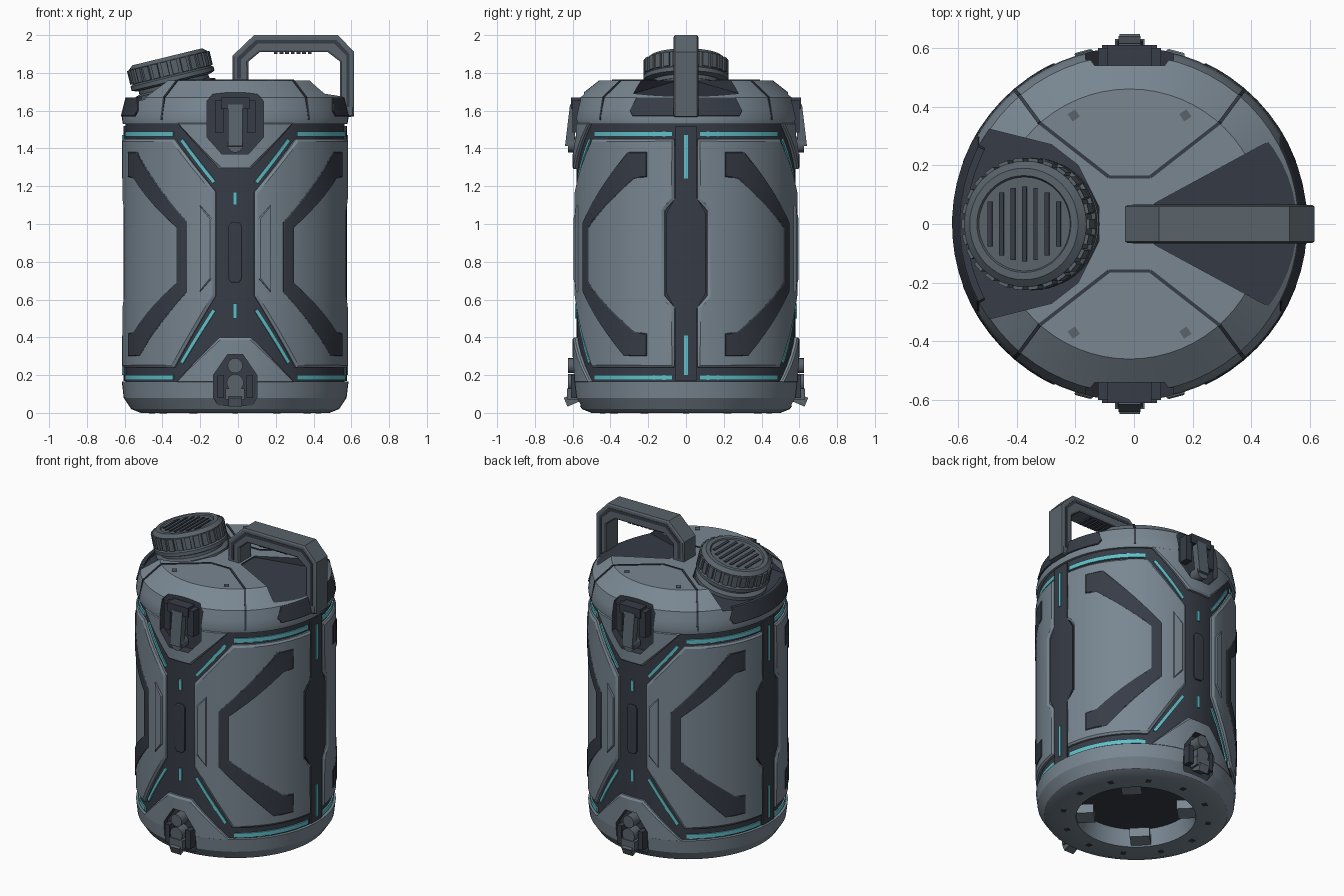
import bpy, bmesh
from math import sin, cos, pi, radians, sqrt
from mathutils import Matrix, Vector

cube = bpy.data.objects.get("Cube")
if cube:
    bpy.data.objects.remove(cube)

R, CX = 0.6, -0.015          # body radius and axis position
QUADS = [(1, 1), (-1, 1), (1, -1), (-1, -1)]
ENDS = [(1, 1), (1, -1)]     # front and back
SIDES = [(1, 1), (-1, 1)]    # left and right


def material(name, rgb):
    m = bpy.data.materials.new(name)
    m.use_nodes = True
    m.diffuse_color = (*rgb, 1)
    m.node_tree.nodes["Principled BSDF"].inputs["Base Color"].default_value = (*rgb, 1)
    return m


LIGHT = material("light_slate", (0.19, 0.24, 0.285))
MID = material("mid_grey", (0.1, 0.125, 0.147))
DARK = material("dark_navy", (0.038, 0.045, 0.062))
TEAL = material("teal_glow", (0.12, 0.52, 0.58))


def finish(name, bm, *mats):
    bmesh.ops.recalc_face_normals(bm, faces=bm.faces)
    mesh = bpy.data.meshes.new(name)
    bm.to_mesh(mesh)
    bm.free()
    for m in mats:
        mesh.materials.append(m)
    ob = bpy.data.objects.new(name, mesh)
    bpy.context.collection.objects.link(ob)
    return ob


def solid(bm, pts, lo, hi, place, inset=0.0, step=None):
    """Extrude a 2D outline, chamfer its outer face, then place every vertex."""
    t = bmesh.new()
    a = [t.verts.new((u, v, lo)) for u, v in pts]
    b = [t.verts.new((u, v, hi - inset * 0.6)) for u, v in pts]
    t.faces.new(a)
    top = t.faces.new(b)
    for i in range(len(a)):
        j = (i + 1) % len(a)
        t.faces.new((a[i], a[j], b[j], b[i]))
    bmesh.ops.recalc_face_normals(t, faces=t.faces)
    if inset:
        bmesh.ops.inset_individual(t, faces=[top], thickness=inset, depth=inset * 0.6)
    if step:
        for k in range(-20, 40):
            bmesh.ops.bisect_plane(t, geom=t.verts[:] + t.edges[:] + t.faces[:],
                                   plane_co=(k * step + 0.001, 0, 0), plane_no=(1, 0, 0))
    new = {v: bm.verts.new(place(*v.co)) for v in t.verts}
    for f in t.faces:
        bm.faces.new([new[v] for v in f.verts])
    t.free()


def plates(name, shapes, lo, hi, mat, where, inset=0.0, offset=lambda z: 0):
    """Curved plates wrapped on the drum; outlines are (degrees, height)."""
    bm = bmesh.new()
    for sx, sy in where:
        def wrap(u, v, w):
            r = w + offset(v)
            return (CX + sx * r * sin(u / R), -sy * r * cos(u / R), v)
        for pts in shapes:
            solid(bm, [(radians(d) * R, z) for d, z in pts], lo, hi, wrap, inset, 0.06)
    return finish(name, bm, mat)


def strip(a, b, width):
    """Rectangle around a line from a to b in (degrees, height)."""
    k = radians(1) * R
    p, q = Vector((a[0] * k, a[1])), Vector((b[0] * k, b[1]))
    n = (q - p).orthogonal().normalized() * width / 2
    return [(c.x / k, c.y) for c in (p + n, q + n, q - n, p - n)]


def prism(name, pts, lo, hi, mats, place, where=ENDS, inset=0.0):
    bm = bmesh.new()
    for _, s in where:
        solid(bm, pts, lo, hi, lambda u, v, w: place(u, v, w, s), inset)
    return finish(name, bm, *mats)


def revolve(name, prof, mats, segs=64, x=CX, matrix=None):
    bm = bmesh.new()
    vs = [bm.verts.new((r, 0, z)) for r, z in prof]
    es = [bm.edges.new(e) for e in zip(vs, vs[1:])]
    bmesh.ops.spin(bm, geom=vs + es, axis=(0, 0, 1), cent=(0, 0, 0), angle=2 * pi, steps=segs)
    bmesh.ops.remove_doubles(bm, verts=bm.verts, dist=1e-5)
    bm.transform(matrix or Matrix.Translation((x, 0, 0)))
    return finish(name, bm, *mats)


def boxes(name, items, mat, matrix=Matrix()):
    """Boxes given as (centre, size, rotation matrix)."""
    bm = bmesh.new()
    for c, s, rot in items:
        m = matrix @ Matrix.Translation(c) @ rot @ Matrix.Diagonal((*s, 1))
        bmesh.ops.create_cube(bm, size=1, matrix=m)
    return finish(name, bm, mat)


def cut(targets, cutter):
    for ob in targets:
        mod = ob.modifiers.new("cut", "BOOLEAN")
        mod.object, mod.operation, mod.solver = cutter, "DIFFERENCE", "EXACT"
        with bpy.context.temp_override(object=ob, active_object=ob):
            bpy.ops.object.modifier_apply(modifier="cut")
    bpy.data.objects.remove(cutter)


def dark_faces(ob):
    for p in ob.data.polygons:
        p.material_index = 1
    ob.hide_render = True
    return ob


# Drum core, shoulder and base ring
core = revolve("drum_core", [(0, .13), (.58, .13), (.58, 1.54), (0, 1.54)], [DARK, DARK])
shoulder = revolve("shoulder", [(0, 1.53), (.595, 1.53), (.6, 1.56), (.59, 1.61), (.575, 1.67),
                                (.46, 1.76), (0, 1.76)], [LIGHT, DARK])
base = revolve("base_ring", [(0, .11), (.34, .11), (.36, 0), (.5, 0), (.55, .02), (.59, .08),
                             (.6, .165), (0, .165)], [LIGHT, DARK])
for p in base.data.polygons:
    if p.center.z > .1 and Vector((p.center.x - CX, p.center.y)).length < .34:
        p.material_index = 1
boxes("base_tabs", [(((.31 * cos(a) + CX), .31 * sin(a), .04), (.12, .12, .06), Matrix.Rotation(a, 4, "Z"))
                    for a in (pi / 4 + k * pi / 2 for k in range(4))], LIGHT)
boxes("base_pads", [((.44 * cos(a) + CX, .44 * sin(a), .001), (.03, .03, .008), Matrix.Rotation(a, 4, "Z"))
                    for a in (k * pi / 6 for k in range(12))], DARK)

# Side panels with brackets and inner steps
plates("side_panels", [[(84, 1.45), (33, 1.45), (10, 1.17), (10, .62), (33, .24), (84, .24),
                        (84, .56), (79, .62), (79, 1.07), (84, 1.13)]], .56, .602, LIGHT, QUADS, .016)
plates("panel_brackets", [[(70, 1.38), (59, 1.38), (25, 1.01), (25, .64), (57, .3), (70, .3), (70, .42),
                           (63, .43), (31, .69), (31, .98), (63, 1.24), (70, 1.25)]],
       .59, .606, DARK, QUADS, .006)
plates("panel_steps", [[(12, 1.03), (18, 1.1), (18, .64), (12, .71)]], .59, .611, LIGHT, QUADS, .008)
plates("side_spines", [[(84.5, .17), (84.5, .55), (80, .63), (80, 1.06), (84.5, 1.14), (84.5, 1.52),
                        (95.5, 1.52), (95.5, 1.14), (100, 1.06), (100, .63), (95.5, .55), (95.5, .17)]],
       .57, .592, DARK, SIDES)
plates("centre_grips", [[(-3.5, .71), (-3.5, .99), (-2, 1.01), (2, 1.01), (3.5, .99), (3.5, .71),
                         (2, .69), (-2, .69)]], .57, .594, DARK, ENDS, .006)

# V shaped plates above and below the crossing
upper_v = plates("upper_v_plates", [[(-31, 1.535), (-8, 1.29), (8, 1.29), (31, 1.535)]],
                 .56, .602, LIGHT, ENDS, .014)
lower_v = plates("lower_v_plates", [[(-32, .16), (-8, .4), (8, .4), (32, .16)]],
                 .56, .602, LIGHT, ENDS, .014)
for v in (upper_v, lower_v):
    v.data.materials.append(DARK)

# Teal light strips
plates("corner_lights", [strip((34, 1.477), (83, 1.477), .028), strip((34, .187), (83, .187), .028),
                         strip((29, 1.445), (11, 1.22), .02), strip((29, .265), (11, .545), .02)],
       .57, .588, TEAL, QUADS)
plates("centre_lights", [strip((0, 1.1), (0, 1.17), .022), strip((0, .5), (0, .58), .022)],
       .57, .588, TEAL, ENDS)
plates("side_lights", [strip((90, 1.24), (90, 1.47), .02), strip((90, .2), (90, .41), .02)],
       .57, .598, TEAL, SIDES)

# Dark recesses: cap seat, handle wedge and latch pockets
seat = [(-.12, -.06), (-.12, .06), (-.19, .2), (-.28, .27), (-.52, .33), (-.7, .36),
        (-.7, -.36), (-.52, -.33), (-.28, -.27), (-.19, -.2)]
cut([shoulder], dark_faces(prism("seat_cutter", seat, 0, 1, [LIGHT, DARK],
    lambda u, v, w, s: (u, v, 1.9 if w > .5 else 1.748 + .235 * (u + .12)), [(1, 1)])))
wedge = [(.07, -.07), (.07, .07), (.42, .26), (.7, .4), (.7, -.4), (.42, -.26)]
cut([shoulder], dark_faces(prism("wedge_cutter", wedge, 0, 1, [LIGHT, DARK],
    lambda u, v, w, s: (u, v, 1.9 if w > .5 else 1.752 - .16 * (u - .07)), [(1, 1)])))


def facing(u, v, w, s):
    return (CX + u, -s * w, v)


def mirrored(half):
    return half + [(-x, z) for x, z in reversed(half)]


pocket = mirrored([(.07, 1.37), (.15, 1.46), (.15, 1.65), (.1, 1.71)])
cut([shoulder, upper_v, core],
    dark_faces(prism("pocket_cutter", pocket, .54, .8, [LIGHT, DARK], facing)))
low_pocket = mirrored([(.09, .04), (.115, .08), (.115, .2), (.04, .31)])
cut([base, lower_v, core],
    dark_faces(prism("low_pocket_cutter", low_pocket, .55, .8, [LIGHT, DARK], facing)))
plates("shoulder_windows", [[(62, 1.57), (60, 1.6), (63, 1.67), (117, 1.67), (120, 1.6), (118, 1.57)]],
       -.02, .006, DARK, SIDES, .004, lambda z: .6 - .25 * (z - 1.57))

# Shoulder seams running from the flat top down to the rim
seams = []
for sx, sy in QUADS:
    path = [(.07, .16, 1.76), (.307, .345, 1.76), (.375, .437, 1.67), (.39, .455, 1.55)]
    path = [Vector((CX + sx * x, sy * y, z)) for x, y, z in path]
    for p, q in zip(path, path[1:]):
        seams.append(((p + q) / 2, ((q - p).length, .012, .008), (q - p).to_track_quat("X", "Z").to_matrix().to_4x4()))
for s in (1, -1):
    seams.append(((CX, s * .16, 1.76), (.14, .01, .008), Matrix()))
boxes("shoulder_seams", seams, DARK)
boxes("shoulder_marks", [((CX + sx * .19, sy * .37, 1.76), (.03, .03, .008), Matrix.Rotation(.6, 4, "Z"))
                         for sx, sy in QUADS], MID)

# Latches at the front and back
housings, levers = [], []
for s in (1, -1):
    for x in (-.085, .085):
        housings.append(((CX + x, -s * .565, 1.57), (.045, .07, .17), Matrix()))
        housings.append(((CX + x * .9, -s * .585, .14), (.035, .05, .12), Matrix()))
    housings.append(((CX, -s * .575, 1.64), (.15, .07, .06), Matrix()))
    levers.append(((CX, -s * .605, 1.52), (.075, .045, .22), Matrix.Rotation(-s * .12, 4, "X")))
    levers.append(((CX, -s * .6, .1), (.1, .06, .06), Matrix()))
    levers.append(((CX, -s * .605, .07), (.07, .07, .05), Matrix.Rotation(s * .4, 4, "X")))
boxes("latch_housings", housings, DARK)
boxes("latch_levers", levers, MID)
bm = bmesh.new()
for s in (1, -1):
    for z, r in ((1.42, .042), (.25, .04), (.16, .045)):
        m = Matrix.Translation((CX, -s * .59, z)) @ Matrix.Rotation(pi / 2, 4, "X")
        bmesh.ops.create_cone(bm, cap_ends=True, segments=16, radius1=r, radius2=r, depth=.07, matrix=m)
finish("latch_pins", bm, MID)

# Carry handle with recessed sides and a dark grip
outline = [(-.03, 1.73), (-.03, 1.89), (.085, 2), (.53, 2), (.615, 1.91), (.615, 1.57), (.54, 1.56),
           (.54, 1.86), (.475, 1.91), (.115, 1.91), (.055, 1.86), (.055, 1.73)]
prism("handle", outline, 0, .065, [MID], lambda u, v, w, s: (u, s * w, v), inset=.01)
groove = [(-.005, 1.77), (-.005, 1.88), (.095, 1.975), (.52, 1.975), (.59, 1.9), (.59, 1.62), (.575, 1.62),
          (.575, 1.89), (.51, 1.955), (.105, 1.955), (.015, 1.87), (.015, 1.77)]
prism("handle_grooves", groove, .06, .067, [DARK], lambda u, v, w, s: (u, s * w, v))
boxes("handle_grip", [((.2 + i * .03, 0, 1.91), (.02, .1, .018), Matrix()) for i in range(7)], DARK)

# Tilted screw cap: neck, body, ribs and slotted top
M = Matrix.Translation((-.375, 0, 1.885)) @ Matrix.Rotation(radians(-13.7), 4, "Y")
revolve("neck", [(0, -.12), (.19, -.12), (.19, -.16), (.22, -.17), (.22, -.2), (.235, -.26), (0, -.26)],
        [MID], 48, matrix=M)
revolve("cap", [(0, -.008), (.16, -.008), (.165, 0), (.19, 0), (.214, -.02), (.214, -.1), (.226, -.108),
                (.226, -.13), (.2, -.14), (0, -.14)], [MID], 48, matrix=M)
boxes("cap_ribs", [((.214 * cos(a), .214 * sin(a), -.06), (.022, .034, .075), Matrix.Rotation(a, 4, "Z"))
                   for a in (k * pi / 13 for k in range(26))], MID, M)
boxes("cap_slots", [((i * .04, 0, -.007), (.016, 1.7 * sqrt(.0225 - (i * .04) ** 2), .008), Matrix())
                    for i in range(-3, 4)], DARK, M)

# Smooth the round surfaces and keep hard edges
for ob in bpy.context.collection.objects:
    if ob.type == "MESH":
        ob.data.shade_smooth()
        ob.data.set_sharp_from_angle(angle=radians(25))
